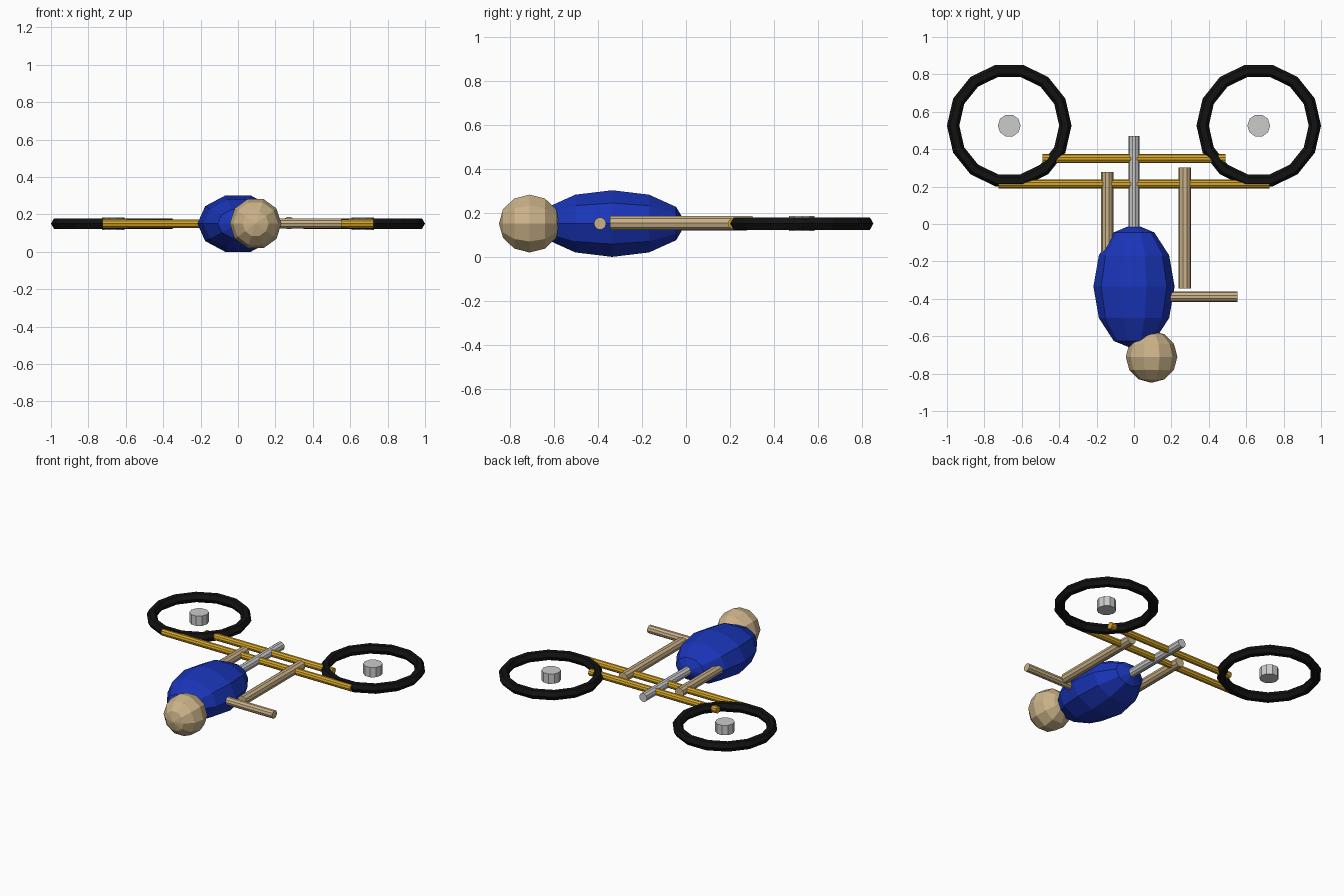
import bpy, bmesh, math

if "Cube" in bpy.data.objects:
    bpy.data.objects.remove(bpy.data.objects["Cube"])

Z = 0.151  # height of the flat-lying mid plane


def material(name, rgb):
    m = bpy.data.materials.new(name)
    m.diffuse_color = (*rgb, 1)
    m.use_nodes = True
    m.node_tree.nodes["Principled BSDF"].inputs["Base Color"].default_value = m.diffuse_color
    return m


BLACK = material("tyre_black", (0.006, 0.006, 0.006))
GOLD = material("frame_gold", (0.68, 0.38, 0.02))
BLUE = material("suit_blue", (0.01, 0.035, 0.48))
TAN = material("skin_tan", (0.6, 0.45, 0.25))


def lathe(name, center, axis, profile, sides, mat=None, squash=1.0):
    """Turn (position, radius) points round an axis; radius 0 makes a pole."""
    bm = bmesh.new()
    rings = []
    for t, r in profile:
        ring = []
        for i in range(sides if r > 0 else 1):
            a = 2 * math.pi * i / sides
            u, v = r * math.cos(a), r * math.sin(a) * squash
            co = {"x": (t, u, v), "y": (u, t, v), "z": (u, v, t)}[axis]
            ring.append(bm.verts.new([c + d for c, d in zip(center, co)]))
        rings.append(ring)
    for a, b in zip(rings, rings[1:]):
        for i in range(sides):
            j = (i + 1) % sides
            quad = [a[i % len(a)], a[j % len(a)], b[j % len(b)], b[i % len(b)]]
            bm.faces.new(list(dict.fromkeys(quad)))
    for ring in (rings[0], rings[-1]):
        if len(ring) > 1:
            bm.faces.new(ring)
    bmesh.ops.recalc_face_normals(bm, faces=bm.faces)
    me = bpy.data.meshes.new(name)
    bm.to_mesh(me)
    bm.free()
    if mat:
        me.materials.append(mat)
    ob = bpy.data.objects.new(name, me)
    bpy.context.collection.objects.link(ob)
    return ob


def rod(name, center, axis, start, end, radius, mat=None, sides=10):
    return lathe(name, center, axis, [(start, radius), (end, radius)], sides, mat)


def ball(name, center, length, radius, mat, squash=1.0):
    # ten sides, six rings, poles along y
    prof = []
    for k in range(7):
        a = math.pi * k / 6
        prof.append((-length * math.cos(a), radius * math.sin(a) if 0 < k < 6 else 0))
    return lathe(name, center, "y", prof, 10, mat, squash)


# wheels: low-poly tyre ring with a floating hub
for side, x in (("left", -0.667), ("right", 0.667)):
    bpy.ops.mesh.primitive_torus_add(
        location=(x, 0.526, Z), major_segments=14, minor_segments=6,
        major_radius=0.30, minor_radius=0.033)
    tyre = bpy.context.object
    tyre.name = side + "_tyre"
    tyre.data.materials.append(BLACK)
    rod(side + "_hub", (x, 0.526, Z), "z", -0.034, 0.034, 0.061)

# frame bars and seat post
rod("lower_frame_bar", (0, 0.214, Z), "x", -0.725, 0.725, 0.024, GOLD)
rod("upper_frame_bar", (0, 0.349, Z), "x", -0.49, 0.49, 0.024, GOLD)
rod("seat_post", (0, 0, Z), "y", -0.02, 0.47, 0.03)

# rider
ball("torso", (0, -0.335, Z), 0.335, 0.217, BLUE, 0.159 / 0.217)
ball("head", (0.094, -0.71, Z), 0.139, 0.138, TAN)
rod("left_leg", (-0.143, 0, Z), "y", -0.37, 0.278, 0.033, TAN)
rod("right_leg", (0.272, 0, Z + 0.003), "y", -0.345, 0.302, 0.034, TAN)
rod("arm", (0, -0.39, Z), "x", 0.15, 0.553, 0.028, TAN)
